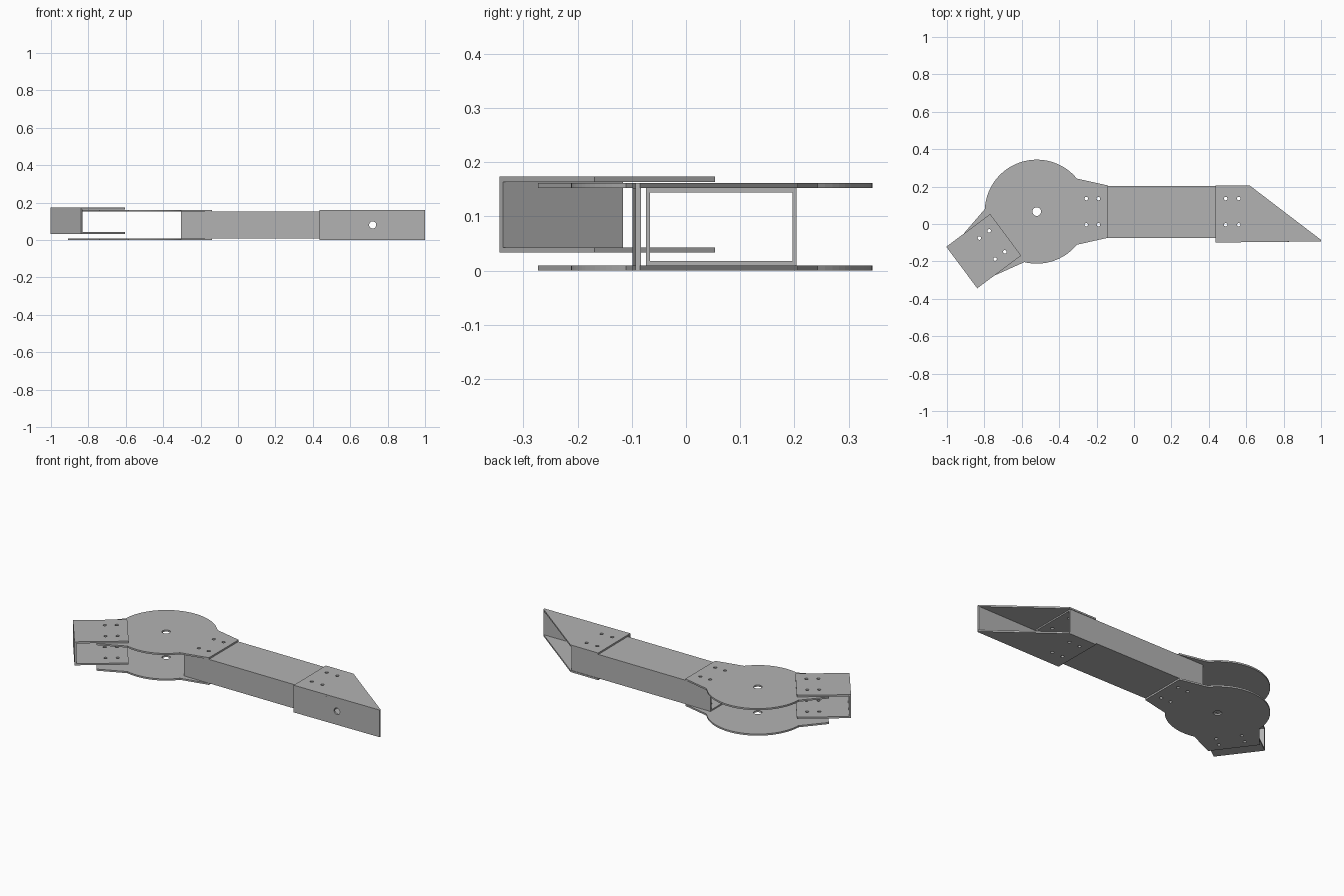
import bpy, bmesh
from math import cos, sin, radians, pi
from mathutils import Matrix

cube = bpy.data.objects.get("Cube")
if cube:
    bpy.data.objects.remove(cube)

metal = bpy.data.materials.new("brushed grey metal")
metal.use_nodes = True
grey = (0.45, 0.45, 0.45, 1)
metal.diffuse_color = grey
metal.node_tree.nodes["Principled BSDF"].inputs["Base Color"].default_value = grey

T = 0.0098                    # sheet thickness
TOP = 0.162                   # top of the arm
CX, CY = -0.52, 0.066         # joint pivot
BEND = radians(180 + 36.7)    # direction of the bent lobe
R = 0.278
BOLT = 0.0095


def circle(x, y, r, n=24):
    return [(x + r * cos(2 * pi * i / n), y + r * sin(2 * pi * i / n)) for i in range(n)]


def plate(name, loops, depth, matrix=Matrix()):
    """Flat sheet from an outline and hole loops, from local z = 0 to depth."""
    curve = bpy.data.curves.new(name, "CURVE")
    curve.dimensions = "2D"
    curve.fill_mode = "BOTH"
    curve.extrude = depth / 2
    for loop in loops:
        spline = curve.splines.new("POLY")
        spline.points.add(len(loop) - 1)
        for point, (x, y) in zip(spline.points, loop):
            point.co = (x, y, 0, 1)
        spline.use_cyclic_u = True
    helper = bpy.data.objects.new("helper", curve)
    bpy.context.collection.objects.link(helper)
    bpy.context.view_layer.update()
    graph = bpy.context.evaluated_depsgraph_get()
    mesh = bpy.data.meshes.new_from_object(helper.evaluated_get(graph))
    bpy.data.objects.remove(helper)
    bm = bmesh.new()
    bm.from_mesh(mesh)
    bmesh.ops.remove_doubles(bm, verts=bm.verts, dist=1e-5)
    bmesh.ops.dissolve_limit(bm, angle_limit=0.01, verts=bm.verts, edges=bm.edges)
    bmesh.ops.recalc_face_normals(bm, faces=bm.faces)
    bmesh.ops.transform(bm, verts=bm.verts, matrix=matrix @ Matrix.Translation((0, 0, depth / 2)))
    bm.to_mesh(mesh)
    bm.free()
    mesh.name = name
    mesh.materials.clear()
    mesh.materials.append(metal)
    for poly in mesh.polygons:
        poly.use_smooth = False
        poly.material_index = 0
    obj = bpy.data.objects.new(name, mesh)
    bpy.context.collection.objects.link(obj)
    return obj


def at_z(z):
    return Matrix.Translation((0, 0, z))


def polar(angle, along, across):
    """Point measured from the pivot along a lobe direction."""
    return (CX + along * cos(angle) - across * sin(angle),
            CY + along * sin(angle) + across * cos(angle))


def bolts(angle):
    return [circle(*polar(angle, a, s), BOLT, 16) for a in (0.265, 0.33) for s in (-0.07, 0.07)]


def arc(start, end, n):
    return [polar(start + (end - start) * i / n, R, 0) for i in range(n + 1)]


# Joint plates: a disc with one straight and one bent lobe
shoulder = radians(39.5)
outline = ([polar(0, 0.38, -0.14), polar(0, 0.38, 0.14)]
           + arc(shoulder, BEND - shoulder, 36)
           + [polar(BEND, 0.38, -0.14), polar(BEND, 0.38, 0.14)]
           + arc(BEND + shoulder, 2 * pi - shoulder, 18))
joint = [outline, circle(CX, CY, 0.023)] + bolts(0) + bolts(BEND)
plate("joint_plate_lower", joint, T, at_z(0))
plate("joint_plate_upper", joint, T, at_z(TOP - T))

# Bent end bracket: two flanges and an outer web
near, far, half = 0.207, 0.5, 0.1385
flange = [[polar(BEND, a, s) for a, s in
           ((near, -half), (far, -half), (far, half), (near, half))]] + bolts(BEND)
plate("clevis_flange_lower", flange, T, at_z(0.033))
plate("clevis_flange_upper", flange, T, at_z(0.1635))
web = [polar(BEND, a, s) for a, s in
       ((far - T, -half), (far, -half), (far, half), (far - T, half))]
plate("clevis_web", [web], 0.1635 - 0.033 - T, at_z(0.033 + T))

# Square tube, extruded along x, with bolt holes
x0, x1, z0, z1, wall = -0.305, 0.612, T, TOP - T, 0.008


def rect(inset):
    a, b = CY - 0.14 + inset, CY + 0.138 - inset
    return [(a, z0 + inset), (b, z0 + inset), (b, z1 - inset), (a, z1 - inset)]


along_x = Matrix(((0, 0, 1, x0), (1, 0, 0, 0), (0, 1, 0, 0), (0, 0, 0, 1)))
tube = plate("arm_tube", [rect(0), rect(wall)], x1 - x0, along_x)
end_bolts = [circle(x, y, BOLT, 16) for x in (0.49, 0.56) for y in (CY - 0.07, CY + 0.07)]
cutter = plate("hole_cutter", bolts(0) + end_bolts, 0.3, at_z(-0.05))
cutter.hide_render = True
cutter.hide_viewport = True
cutter.display_type = "WIRE"
cut = tube.modifiers.new("bolt holes", "BOOLEAN")
cut.operation = "DIFFERENCE"
cut.object = cutter
cut.solver = "EXACT"

# Pointed end bracket: two tapered flanges joined by a slightly turned web
end = [[(0.437, -0.099), (1, -0.093), (1, -0.085), (0.617, 0.207), (0.435, 0.207)]] + end_bolts
plate("end_flange_lower", end, T, at_z(0))
plate("end_flange_upper", end, T, at_z(TOP - T))
length = 0.563
upright = (Matrix.Translation((0.437, -0.099, 0)) @ Matrix.Rotation(radians(0.6), 4, "Z")
           @ Matrix(((1, 0, 0, 0), (0, 0, 1, 0), (0, 1, 0, 0), (0, 0, 0, 1))))
plate("end_web", [[(0, T), (length, T), (length, TOP - T), (0, TOP - T)],
                  circle(0.283, 0.081, 0.019)], T, upright)
